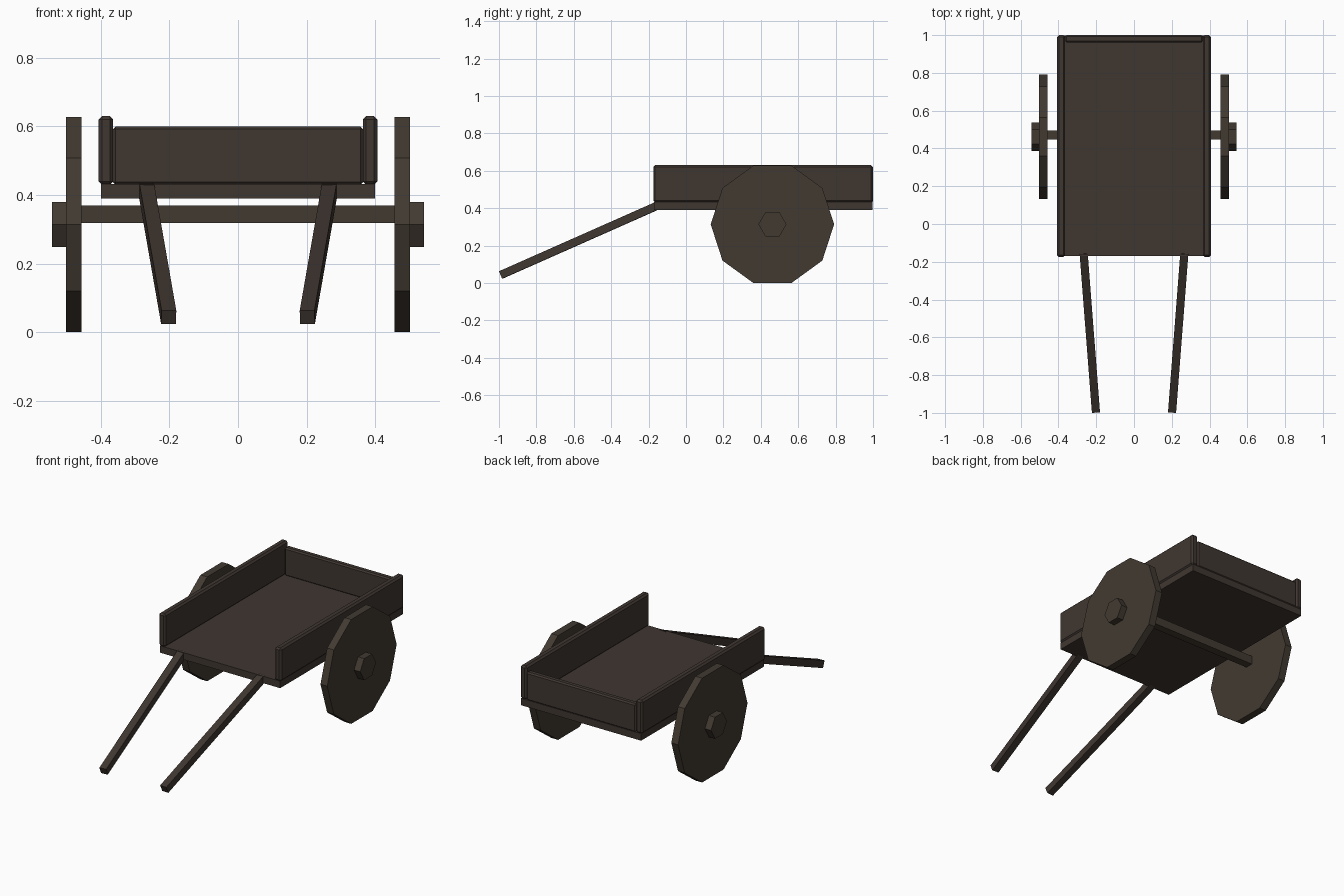
import bpy, math
from mathutils import Vector, Matrix

if "Cube" in bpy.data.objects:
    bpy.data.objects.remove(bpy.data.objects["Cube"])

def material(name, rgb):
    m = bpy.data.materials.new(name)
    m.diffuse_color = (*rgb, 1)
    m.use_nodes = True
    m.node_tree.nodes["Principled BSDF"].inputs["Base Color"].default_value = m.diffuse_color
    return m

PLANK = material("dark brown plank", (0.050, 0.037, 0.030))
WHEEL = material("dark olive brown wood", (0.054, 0.042, 0.031))

def box(name, lo, hi, mat, bevel=0):
    lo, hi = Vector(lo), Vector(hi)
    bpy.ops.mesh.primitive_cube_add(size=1)
    o = bpy.context.object
    o.name = name
    o.data.transform(Matrix.Translation((lo + hi) / 2) @ Matrix.Diagonal((*(hi - lo), 1)))
    o.data.materials.append(mat)
    if bevel:
        b = o.modifiers.new("bevel", 'BEVEL')
        b.width, b.segments = bevel, 1
    return o

def disc(name, sides, radius, x0, x1, y, z, mat):
    # prism along x with a corner pointing along y
    bpy.ops.mesh.primitive_cylinder_add(vertices=sides, radius=radius, depth=abs(x1 - x0))
    o = bpy.context.object
    o.name = name
    o.data.transform(Matrix.Translation(((x0 + x1) / 2, y, z)) @ Matrix.Rotation(math.pi / 2, 4, 'Y'))
    o.data.materials.append(mat)
    return o

# Bed
box("floor", (-0.40, -0.17, 0.39), (0.40, 0.998, 0.432), PLANK)
box("back_board", (-0.365, 0.962, 0.43), (0.365, 1.0, 0.60), PLANK, 0.008)
box("axle", (-0.46, 0.447, 0.318), (0.46, 0.495, 0.37), WHEEL)

for s, side in ((-1, "left"), (1, "right")):
    # Side boards
    xs = sorted((s * 0.364, s * 0.407))
    box(side + "_side_board", (xs[0], -0.175, 0.43), (xs[1], 1.0, 0.63), PLANK, 0.010)
    # Wheels and hubs
    disc(side + "_wheel", 10, 0.33, s * 0.457, s * 0.502, 0.462, 0.314, WHEEL)
    disc(side + "_hub", 6, 0.075, s * 0.48, s * 0.543, 0.462, 0.314, WHEEL)
    # Pull shafts
    a, b = Vector((s * 0.202, -0.99, 0.043)), Vector((s * 0.267, -0.15, 0.415))
    d = (b - a).normalized()
    right = d.cross(Vector((0, 0, 1))).normalized()
    up = right.cross(d)
    h = 0.0215
    shaft = box(side + "_shaft", (-h, 0, -h), (h, (b - a).length, h), PLANK)
    shaft.data.transform(Matrix.Translation(a) @ Matrix((right, d, up)).transposed().to_4x4())
